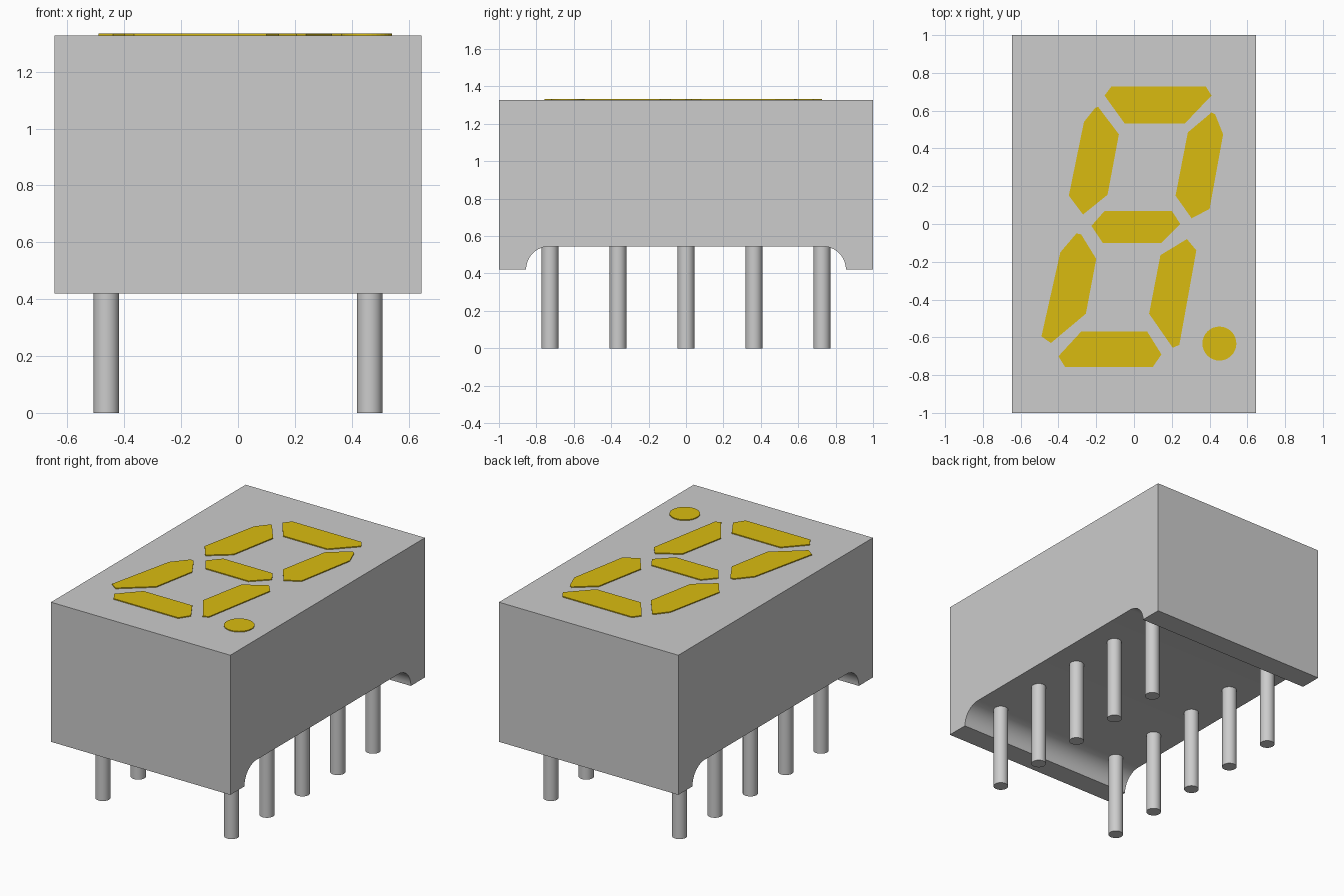
import bpy, bmesh, math
from mathutils import Vector

cube = bpy.data.objects.get("Cube")
if cube:
    bpy.data.objects.remove(cube, do_unlink=True)

HALF_W, HALF_L = 0.645, 1.0
FOOT_Z, UNDER_Z, TOP_Z = 0.42, 0.545, 1.328
PLATE = 0.006


def material(name, rgb):
    m = bpy.data.materials.new(name)
    m.use_nodes = True
    m.diffuse_color = (*rgb, 1)
    m.node_tree.nodes["Principled BSDF"].inputs["Base Color"].default_value = (*rgb, 1)
    return m


grey = material("light grey", (0.604, 0.604, 0.604))
yellow = material("segment yellow", (0.70, 0.50, 0.005))


def prism(name, points, direction, mat):
    """Extrude a closed outline along a direction."""
    bm = bmesh.new()
    face = bm.faces.new([bm.verts.new(p) for p in points])
    new = bmesh.ops.extrude_face_region(bm, geom=[face])["geom"]
    bmesh.ops.translate(bm, vec=Vector(direction),
                        verts=[g for g in new if isinstance(g, bmesh.types.BMVert)])
    bmesh.ops.recalc_face_normals(bm, faces=bm.faces)
    mesh = bpy.data.meshes.new(name)
    bm.to_mesh(mesh)
    bm.free()
    mesh.materials.append(mat)
    obj = bpy.data.objects.new(name, mesh)
    bpy.context.collection.objects.link(obj)
    return obj


def smooth(obj):
    bpy.ops.object.select_all(action='DESELECT')
    obj.select_set(True)
    bpy.context.view_layer.objects.active = obj
    bpy.ops.object.shade_smooth_by_angle(angle=math.radians(35))


def circle(x, y, z, r, n):
    return [(x + r * math.cos(2 * math.pi * i / n),
             y + r * math.sin(2 * math.pi * i / n), z) for i in range(n)]


# Housing: side profile with a rounded recess underneath, extruded across x
radius = UNDER_Z - FOOT_Z
arc = [(0.73 + radius * math.cos(a), FOOT_Z + radius * math.sin(a))
       for a in (math.pi / 2 * i / 12 for i in range(13))]
half = [(HALF_L, TOP_Z), (HALF_L, FOOT_Z)] + arc
profile = half + [(-y, z) for y, z in reversed(half)]
smooth(prism("housing", [(-HALF_W, y, z) for y, z in profile],
             (2 * HALF_W, 0, 0), grey))

# Pins: two rows of five
for side, x in (("left", 0.463), ("right", -0.463)):
    for i in range(5):
        y = (i - 2) * 0.3635
        smooth(prism(f"{side}_pin_{i + 1}", circle(x, y, 0, 0.045, 32),
                     (0, 0, UNDER_Z + 0.02), grey))

# Slanted display segments: thin plates on the top face
segments = {
    "top_segment": [(-.156, .68), (-.12, .728), (.38, .728), (.41, .68),
                    (.27, .533), (-.05, .533)],
    "upper_left_segment": [(-.19, .62), (-.08, .475), (-.14, .155), (-.27, .05),
                           (-.345, .15), (-.265, .54), (-.205, .615)],
    "upper_right_segment": [(.41, .59), (.43, .58), (.472, .475), (.40, .08),
                            (.305, .03), (.22, .15), (.285, .485)],
    "middle_segment": [(-.155, .07), (.20, .07), (.245, 0), (.145, -.1),
                       (-.165, -.1), (-.225, -.01)],
    "lower_left_segment": [(-.28, -.055), (-.2, -.185), (-.255, -.475), (-.44, -.63),
                           (-.49, -.595), (-.39, -.15), (-.305, -.05)],
    "lower_right_segment": [(.28, -.08), (.33, -.14), (.24, -.64), (.205, -.655),
                            (.08, -.475), (.14, -.165)],
    "bottom_segment": [(-.28, -.57), (.07, -.57), (.145, -.69), (.10, -.757),
                       (-.365, -.757), (-.4, -.70)],
}
for name, outline in segments.items():
    prism(name, [(x, y, TOP_Z) for x, y in outline], (0, 0, PLATE), yellow)

# Decimal point
prism("decimal_point", circle(0.452, -0.633, TOP_Z, 0.09, 32), (0, 0, PLATE), yellow)
